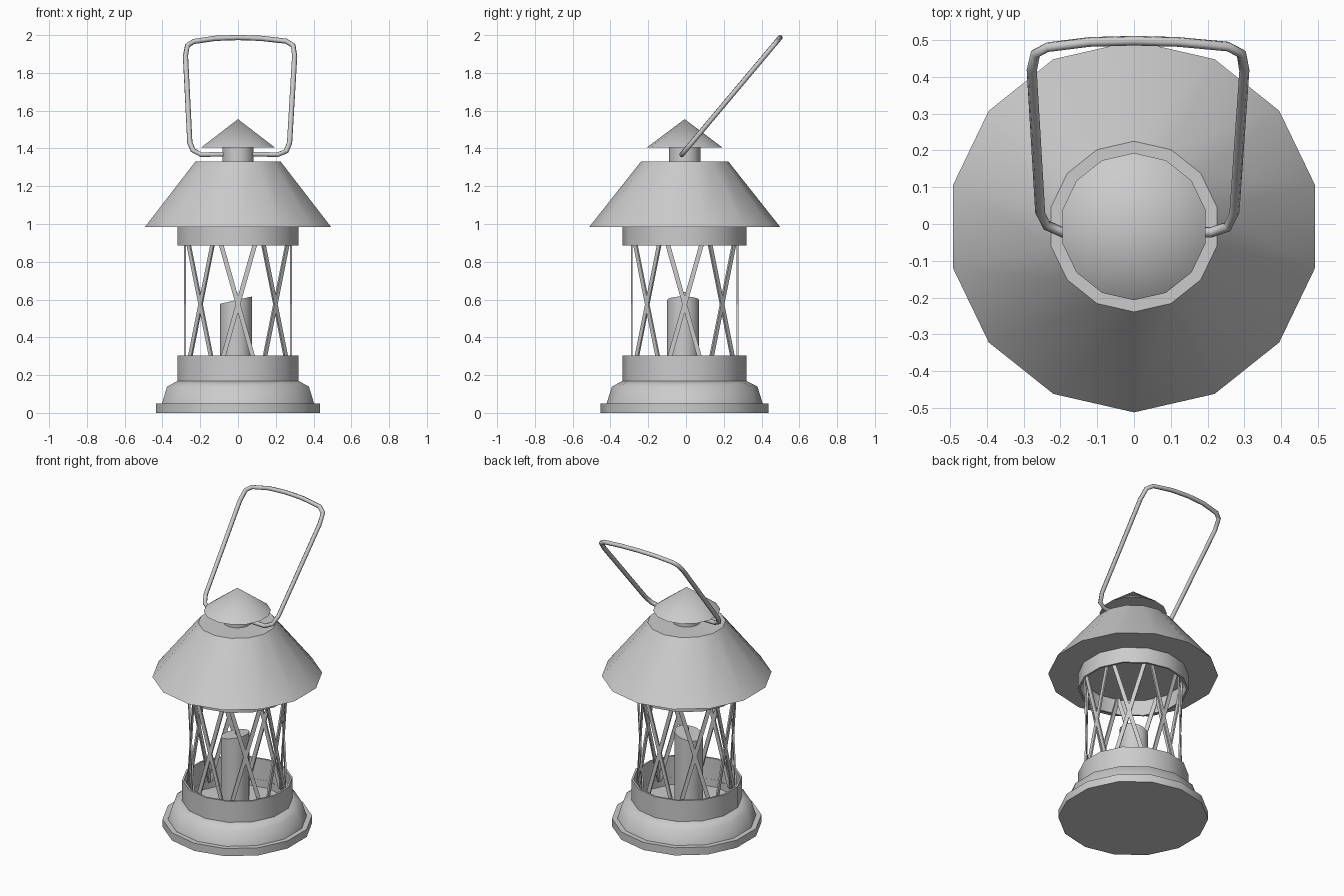
import bpy, bmesh, math
from mathutils import Vector, Matrix

cube = bpy.data.objects.get("Cube")
if cube:
    bpy.data.objects.remove(cube, do_unlink=True)

SIDES = 14
CENTRE_Y = -0.007

metal = bpy.data.materials.new("pale_grey")
metal.use_nodes = True
GREY = (0.6, 0.6, 0.6, 1)
metal.diffuse_color = GREY
metal.node_tree.nodes["Principled BSDF"].inputs["Base Color"].default_value = GREY


def finish(name, bm, angle=40):
    """Turn a bmesh into a smooth-shaded object with sharp edges kept."""
    bmesh.ops.recalc_face_normals(bm, faces=bm.faces)
    mesh = bpy.data.meshes.new(name)
    bm.to_mesh(mesh)
    bm.free()
    obj = bpy.data.objects.new(name, mesh)
    obj.location.y = CENTRE_Y
    mesh.materials.append(metal)
    bpy.context.collection.objects.link(obj)
    bpy.ops.object.select_all(action='DESELECT')
    obj.select_set(True)
    bpy.context.view_layer.objects.active = obj
    if angle:
        bpy.ops.object.shade_smooth_by_angle(angle=math.radians(angle))
    return obj


def lathe(name, profile, closed=False, angle=40, sides=SIDES):
    """Revolve (radius, z) points about z, with a corner facing the front."""
    bm = bmesh.new()
    verts = [bm.verts.new((0, -r, z)) for r, z in profile]
    edges = [bm.edges.new(pair) for pair in zip(verts, verts[1:])]
    if closed:
        edges.append(bm.edges.new((verts[-1], verts[0])))
    bmesh.ops.spin(bm, geom=verts + edges, cent=(0, 0, 0), axis=(0, 0, 1),
                   angle=math.tau, steps=sides, use_merge=True)
    bmesh.ops.remove_doubles(bm, verts=bm.verts, dist=0.0005)
    return finish(name, bm, angle)


# Base, with a sunken floor inside it
lathe("base_plate", [(0, 0), (0.445, 0), (0.445, 0.05), (0, 0.05)])
lathe("base_step", [(0.413, 0.05), (0.385, 0.14), (0.33, 0.168), (0.315, 0.168),
                    (0.315, 0.12), (0, 0.12)], angle=55)

# Thin open rings that hold the cage
for name, low, high in (("lower_ring", 0.165, 0.305), ("upper_ring", 0.885, 0.985)):
    lathe(name, [(0.328, low), (0.328, high), (0.316, high), (0.316, low)], closed=True)

# Roof, neck and cap
lathe("roof", [(0, 0.985), (0.505, 0.985), (0.232, 1.33), (0, 1.33)])
lathe("neck", [(0, 1.33), (0.083, 1.33), (0.083, 1.41), (0, 1.41)])
lathe("cap", [(0, 1.405), (0.2, 1.405), (0, 1.555)])

# Cage of crossed flat strips
PAIRS, CAGE_RADIUS = 8, 0.303
LOW, HIGH = 0.165, 0.985
half = math.pi / PAIRS
bm = bmesh.new()
for i in range(PAIRS):
    mid = math.tau * i / PAIRS
    outward = Vector((math.sin(mid), -math.cos(mid), 0))
    for side in (-1, 1):
        a, b = mid - side * half, mid + side * half
        start = Vector((CAGE_RADIUS * math.sin(a), -CAGE_RADIUS * math.cos(a), LOW))
        end = Vector((CAGE_RADIUS * math.sin(b), -CAGE_RADIUS * math.cos(b), HIGH))
        along = (end - start).normalized()
        across = along.cross(outward)
        frame = Matrix((across, outward, along)).transposed().to_4x4()
        place = Matrix.Translation((start + end) / 2) @ frame
        size = Matrix.Diagonal((0.024, 0.01, (end - start).length, 1))
        bmesh.ops.create_cube(bm, size=1, matrix=place @ size)
finish("cage_strips", bm, angle=0)

# Candle with a slanted top, and its wick
candle = lathe("candle", [(0, 0.12), (0.085, 0.12), (0.085, 0.597), (0, 0.597)], sides=16)
for v in candle.data.vertices:
    if v.co.z > 0.5:
        v.co.z += v.co.x * 0.23
candle.location.x = -0.01
candle.location.y -= 0.008
wick = lathe("wick", [(0, 0.58), (0.007, 0.58), (0.007, 0.64), (0, 0.64)], sides=6)
wick.location.x = -0.01

# Handle: a bent wire loop leaning backwards
path = [(0.05, 1.37), (0.21, 1.367), (0.255, 1.385), (0.273, 1.43), (0.3, 1.89),
        (0.292, 1.945), (0.255, 1.968), (0.12, 1.983), (0, 1.987),
        (-0.12, 1.983), (-0.235, 1.966), (-0.268, 1.945), (-0.278, 1.89),
        (-0.255, 1.43), (-0.238, 1.39), (-0.195, 1.367), (-0.05, 1.37)]
curve = bpy.data.curves.new("handle", 'CURVE')
curve.dimensions = '3D'
curve.bevel_depth = 0.014
curve.bevel_resolution = 1
curve.use_fill_caps = True
spline = curve.splines.new('POLY')
spline.points.add(len(path) - 1)
for point, (x, z) in zip(spline.points, path):
    point.co = (x, -0.02 + (z - 1.37) * 0.84, z, 1)
curve.materials.append(metal)
handle = bpy.data.objects.new("handle", curve)
bpy.context.collection.objects.link(handle)
